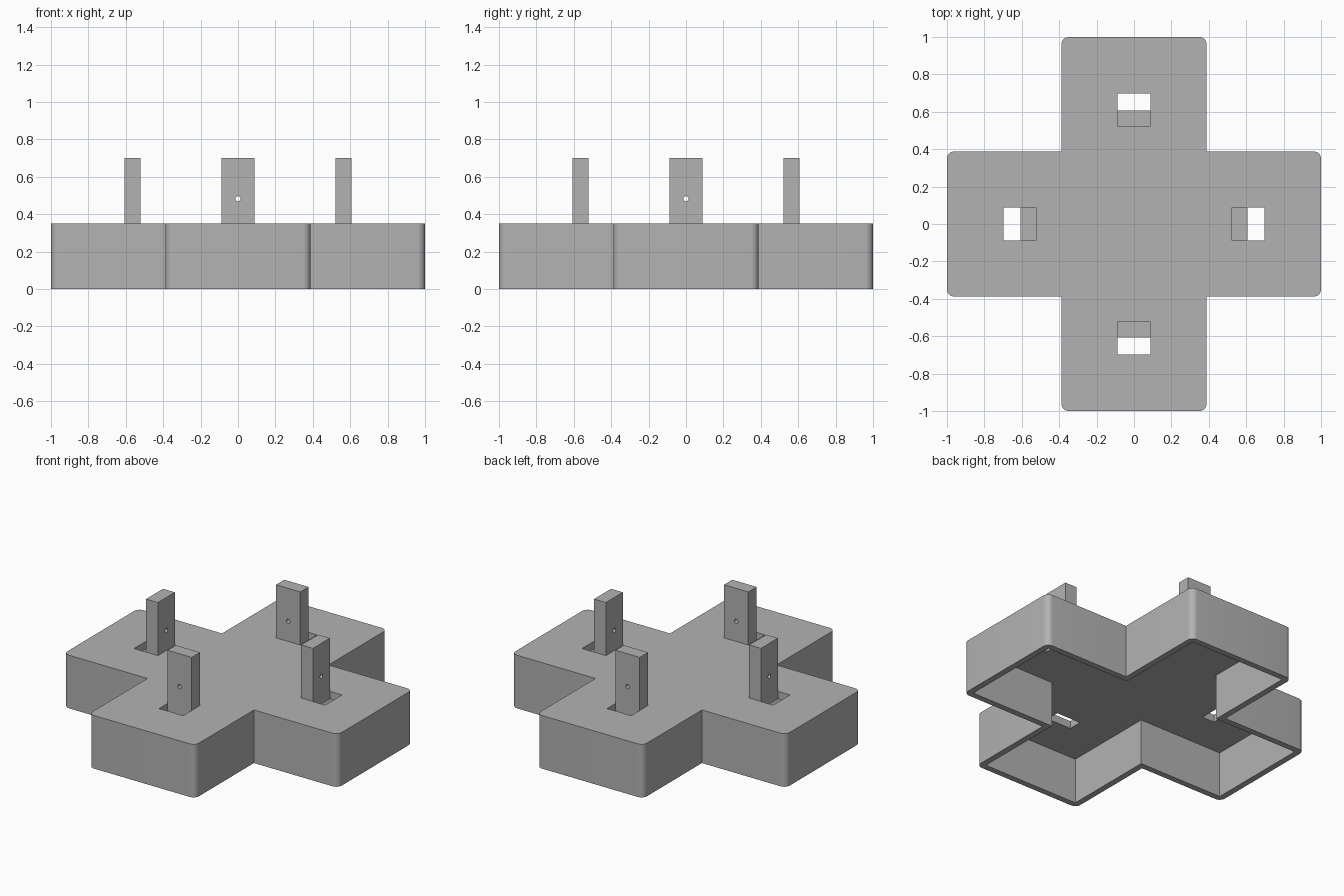
import bpy, bmesh, math
from mathutils import Matrix

if "Cube" in bpy.data.objects:
    bpy.data.objects.remove(bpy.data.objects["Cube"])

ARM, REACH, HEIGHT = 0.388, 1.0, 0.35   # arm half width, arm reach, box height
WALL, ROOF, RADIUS = 0.04, 0.05, 0.04   # shell thicknesses, corner radius

grey = bpy.data.materials.new("plain grey")
grey.diffuse_color = (0.45, 0.45, 0.45, 1)
grey.use_nodes = True
grey.node_tree.nodes["Principled BSDF"].inputs["Base Color"].default_value = grey.diffuse_color


def finish(bm, name, helper=False):
    bmesh.ops.recalc_face_normals(bm, faces=bm.faces)
    mesh = bpy.data.meshes.new(name)
    bm.to_mesh(mesh)
    bm.free()
    mesh.materials.append(grey)
    obj = bpy.data.objects.new(name, mesh)
    bpy.context.collection.objects.link(obj)
    obj.hide_render = helper
    return obj


def cross_prism(name, arm, reach, radius, z0, z1, helper=False):
    """Plus-shaped prism, outer arm corners rounded by radius."""
    outline = []
    for k in range(4):
        quarter = []
        for cx, cy, start in ((reach, -arm, -90), (reach, arm, 0)):
            sy = 1 if cy > 0 else -1
            steps = 8 if radius else 0
            for i in range(steps + 1):
                a = math.radians(start + 90 * i / max(steps, 1))
                quarter.append((cx - radius + radius * math.cos(a),
                                cy - sy * radius + radius * math.sin(a)))
        quarter.append((arm, arm))
        c, s = ((1, 0), (0, 1), (-1, 0), (0, -1))[k]
        outline += [(x * c - y * s, x * s + y * c) for x, y in quarter]
    bm = bmesh.new()
    face = bm.faces.new([bm.verts.new((x, y, z0)) for x, y in outline])
    up = bmesh.ops.extrude_face_region(bm, geom=[face])["geom"]
    bmesh.ops.translate(bm, vec=(0, 0, z1 - z0),
                        verts=[v for v in up if isinstance(v, bmesh.types.BMVert)])
    return finish(bm, name, helper)


def block(name, x0, x1, half, z0, z1, turn, helper=False):
    """Box on the +x arm, turned to the wanted arm."""
    bm = bmesh.new()
    bmesh.ops.create_cube(bm, size=1)
    bmesh.ops.scale(bm, vec=(x1 - x0, 2 * half, z1 - z0), verts=bm.verts)
    bmesh.ops.translate(bm, vec=((x0 + x1) / 2, 0, (z0 + z1) / 2), verts=bm.verts)
    bmesh.ops.rotate(bm, matrix=Matrix.Rotation(turn, 3, 'Z'), verts=bm.verts)
    return finish(bm, name, helper)


def pin(name, turn):
    """Cutter for the small round hole through a post."""
    bm = bmesh.new()
    bmesh.ops.create_cone(bm, cap_ends=True, segments=20, radius1=0.014, radius2=0.014, depth=0.3,
                          matrix=Matrix.Translation((0.565, 0, 0.483)) @ Matrix.Rotation(math.pi / 2, 4, 'Y'))
    bmesh.ops.rotate(bm, matrix=Matrix.Rotation(turn, 3, 'Z'), verts=bm.verts)
    return finish(bm, name, True)


def cut(obj, cutters):
    """Subtract the cutters, apply, and shade."""
    for c in cutters:
        mod = obj.modifiers.new("cut", 'BOOLEAN')
        mod.operation, mod.solver, mod.object = 'DIFFERENCE', 'EXACT', c
    bpy.context.view_layer.objects.active = obj
    for mod in list(obj.modifiers):
        bpy.ops.object.modifier_apply(modifier=mod.name)
    for c in cutters:
        bpy.data.objects.remove(c)
    bpy.ops.object.select_all(action='DESELECT')
    obj.select_set(True)
    bpy.ops.object.shade_smooth_by_angle(angle=math.radians(30))


# Hollow cross-shaped cover, open below, with a slot in each arm
cover = cross_prism("cross_cover", ARM, REACH, RADIUS, 0, HEIGHT)
cutters = [cross_prism("cavity", ARM - WALL, REACH - WALL, 0, -0.1, HEIGHT - ROOF, True)]
turns = [k * math.pi / 2 for k in range(4)]
cutters += [block("slot", 0.608, 0.697, 0.088, 0.2, 0.5, t, True) for t in turns]
cut(cover, cutters)

# Upright drilled post on the inner edge of each slot
for side, t in zip(("right", "back", "left", "front"), turns):
    post = block(side + "_post", 0.522, 0.608, 0.088, HEIGHT, 0.70, t)
    cut(post, [pin("pin_hole", t)])
